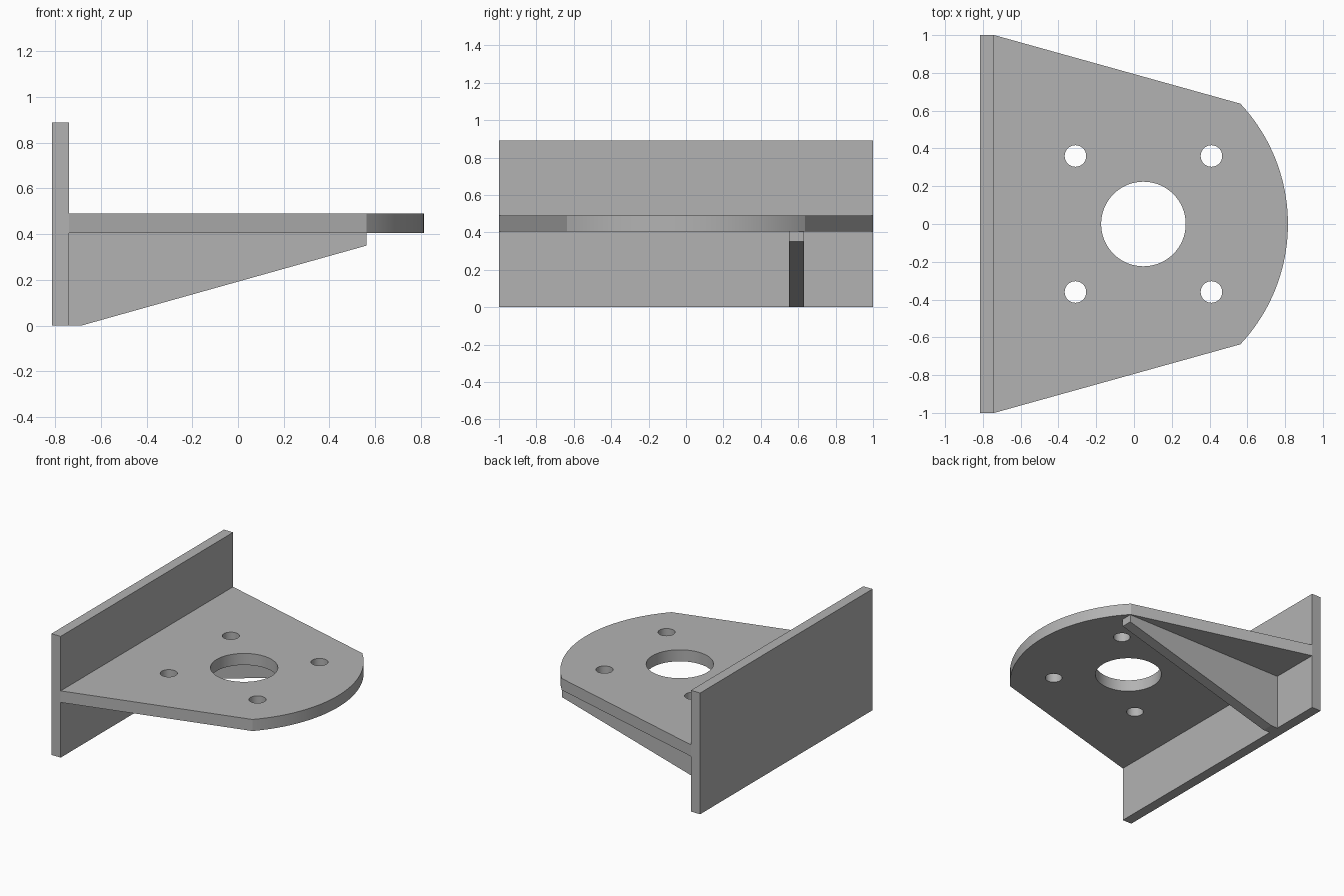
import bpy
import bmesh
import math
from mathutils import Matrix, Vector

default_cube = bpy.data.objects.get("Cube")
if default_cube:
    bpy.data.objects.remove(default_cube, do_unlink=True)

# One plain grey for the whole bracket
GREY = (0.45, 0.45, 0.45, 1.0)
grey = bpy.data.materials.new("plain_grey")
grey.use_nodes = True
grey.diffuse_color = GREY
grey.node_tree.nodes["Principled BSDF"].inputs["Base Color"].default_value = GREY

WALL_BACK, WALL_FRONT = -0.815, -0.74
PLATE_BOTTOM, PLATE_TOP = 0.405, 0.49
WALL_TOP = 0.89
NOSE_X, NOSE_Y, TIP_X = 0.563, 0.637, 0.815


def add_object(name, bm):
    bmesh.ops.recalc_face_normals(bm, faces=bm.faces)
    mesh = bpy.data.meshes.new(name)
    bm.to_mesh(mesh)
    bm.free()
    mesh.materials.append(grey)
    obj = bpy.data.objects.new(name, mesh)
    bpy.context.collection.objects.link(obj)
    return obj


def extrude_profile(name, points, offset):
    bm = bmesh.new()
    face = bm.faces.new([bm.verts.new(p) for p in points])
    result = bmesh.ops.extrude_face_region(bm, geom=[face])
    moved = [v for v in result["geom"] if isinstance(v, bmesh.types.BMVert)]
    bmesh.ops.translate(bm, verts=moved, vec=Vector(offset))
    return add_object(name, bm)


# Upright mounting wall
extrude_profile(
    "mounting_wall",
    [(WALL_BACK, -1, 0), (WALL_FRONT, -1, 0),
     (WALL_FRONT, -1, WALL_TOP), (WALL_BACK, -1, WALL_TOP)],
    (0, 2, 0))

# Tapered plate with a round nose
sagitta = TIP_X - NOSE_X
radius = (NOSE_Y ** 2 + sagitta ** 2) / (2 * sagitta)
half_angle = math.asin(NOSE_Y / radius)
steps = 40
outline = [(WALL_FRONT, -1, PLATE_BOTTOM)]
for i in range(steps + 1):
    a = half_angle * (2 * i / steps - 1)
    outline.append((TIP_X - radius + radius * math.cos(a),
                    radius * math.sin(a), PLATE_BOTTOM))
outline.append((WALL_FRONT, 1, PLATE_BOTTOM))
plate = extrude_profile("shelf_plate", outline, (0, 0, PLATE_TOP - PLATE_BOTTOM))

# Central bore and four bolt holes
HOLE_X = 0.05
holes = [(HOLE_X, 0, 0.224)]
holes += [(HOLE_X + sx * 0.36, sy * 0.36, 0.057) for sx in (-1, 1) for sy in (-1, 1)]
bm = bmesh.new()
for x, y, r in holes:
    bmesh.ops.create_cone(bm, cap_ends=True, segments=64, radius1=r, radius2=r, depth=0.5,
                          matrix=Matrix.Translation((x, y, PLATE_BOTTOM)))
cutter = add_object("hole_cutter", bm)
cutter.hide_render = True

cut = plate.modifiers.new("holes", 'BOOLEAN')
cut.operation = 'DIFFERENCE'
cut.solver = 'EXACT'
cut.object = cutter
bpy.ops.object.select_all(action='DESELECT')
bpy.context.view_layer.objects.active = plate
plate.select_set(True)
bpy.ops.object.modifier_apply(modifier=cut.name)
bpy.data.objects.remove(cutter, do_unlink=True)
bpy.ops.object.shade_smooth_by_angle(angle=math.radians(25))

# Single sloping support rib under the plate
RIB_Y, RIB_WIDTH = 0.552, 0.08
extrude_profile(
    "support_rib",
    [(WALL_FRONT, RIB_Y, 0), (-0.685, RIB_Y, 0), (NOSE_X, RIB_Y, 0.35),
     (NOSE_X, RIB_Y, PLATE_BOTTOM), (WALL_FRONT, RIB_Y, PLATE_BOTTOM)],
    (0, RIB_WIDTH, 0))
